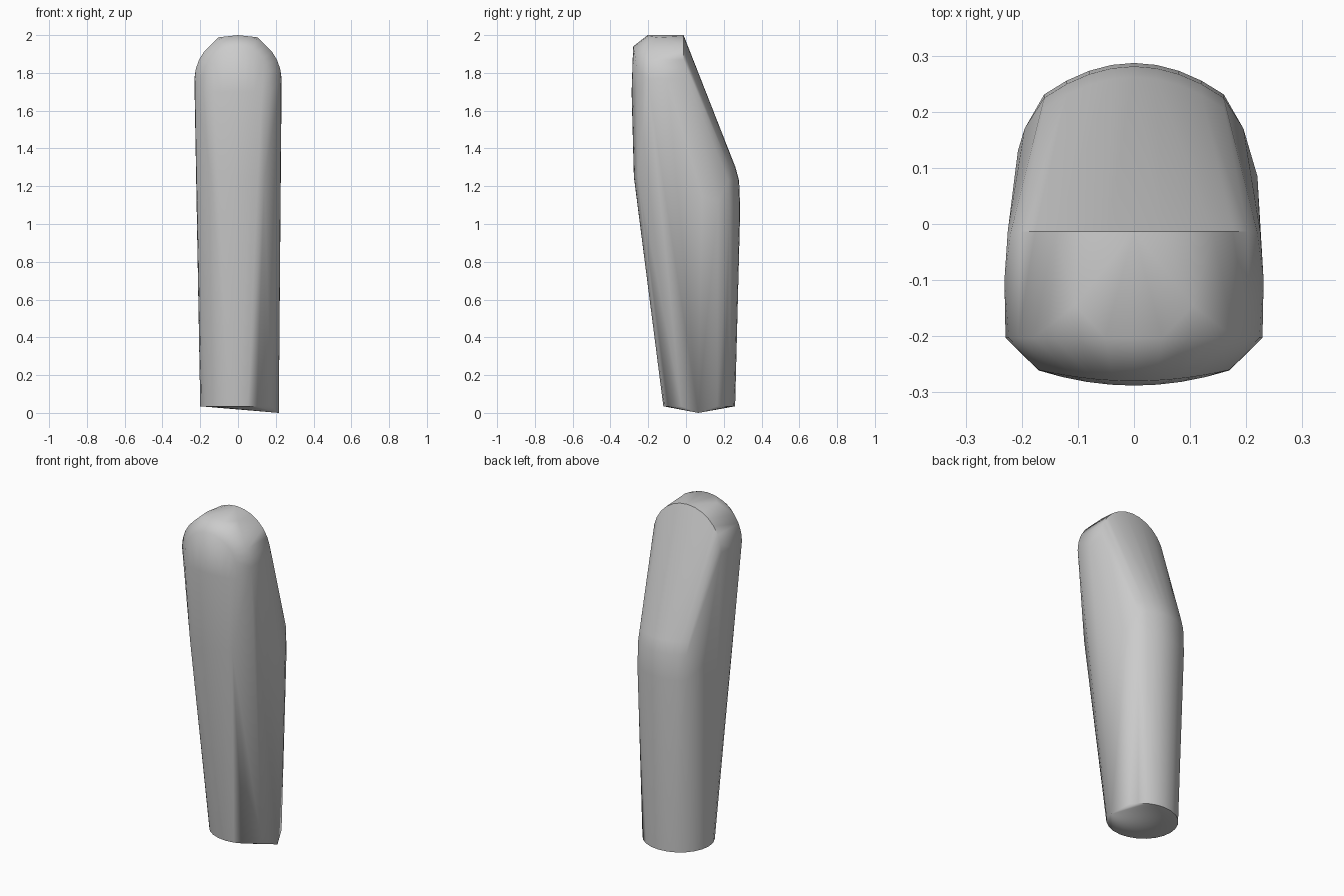
import bpy
import bmesh
from math import sin, cos, pi, radians

cube = bpy.data.objects.get("Cube")
if cube:
    bpy.data.objects.remove(cube, do_unlink=True)

grey = bpy.data.materials.new("plain grey")
grey.use_nodes = True
colour = (0.6, 0.6, 0.6, 1)
grey.diffuse_color = colour
grey.node_tree.nodes["Principled BSDF"].inputs["Base Color"].default_value = colour


def arch(radius, height, y_of_x, steps=14):
    """Half-round arch standing upright, springing from z = 1.77."""
    pts = []
    for i in range(steps + 1):
        a = pi * i / steps
        x = radius * cos(a)
        pts.append((x, y_of_x(x), 1.77 + height * sin(a)))
    return pts


def bowed_row(half, z, y_mid, bow, steps=8):
    """Horizontal row of points across the body, bowed in y."""
    pts = []
    for i in range(steps + 1):
        t = 2 * i / steps - 1
        pts.append((half * t, y_mid + bow * t * t, z))
    return pts


points = []
# rounded head: back rim, front rim and the bowed front panel
points += arch(0.225, 0.23, lambda x: -0.013)
points += arch(0.229, 0.23, lambda x: -0.203)
points += arch(0.17, 0.17, lambda x: -0.28 + 0.02 * (x / 0.17) ** 2)
points += bowed_row(0.17, 1.7, -0.288, 0.027)
for s in (-1, 1):
    points += [(s * 0.105, -0.145, 1.988), (s * 0.231, -0.1, 1.77)]

# front bend and rounded back bulge
points += bowed_row(0.14, 1.25, -0.276, 0.022)
for z, y in ((1.08, 0.287), (1.23, 0.281), (1.3, 0.262)):
    points += bowed_row(0.16, z, y, -0.056)
for s in (-1, 1):
    points.append((s * 0.195, 0.17, 1.12))
points += [(0.22, 0.085, 1.15), (-0.207, 0.13, 1.15)]

# oval foot with one low corner on the left side
for i in range(24):
    a = 2 * pi * i / 24
    points.append((0.2 * cos(a), 0.07 + 0.19 * sin(a), 0.035))
points.append((0.216, 0.065, 0.0))

# wrap a tight skin around the sections
bm = bmesh.new()
for p in points:
    bm.verts.new(p)
bmesh.ops.remove_doubles(bm, verts=bm.verts[:], dist=0.001)
bmesh.ops.convex_hull(bm, input=bm.verts[:])
bmesh.ops.delete(bm, geom=[v for v in bm.verts if not v.link_faces], context='VERTS')
bmesh.ops.recalc_face_normals(bm, faces=bm.faces[:])
mesh = bpy.data.meshes.new("bent_handle")
bm.to_mesh(mesh)
bm.free()
mesh.materials.append(grey)

handle = bpy.data.objects.new("bent_handle", mesh)
bpy.context.collection.objects.link(handle)
bpy.ops.object.select_all(action='DESELECT')
handle.select_set(True)
bpy.context.view_layer.objects.active = handle
bpy.ops.object.shade_smooth_by_angle(angle=radians(55))
